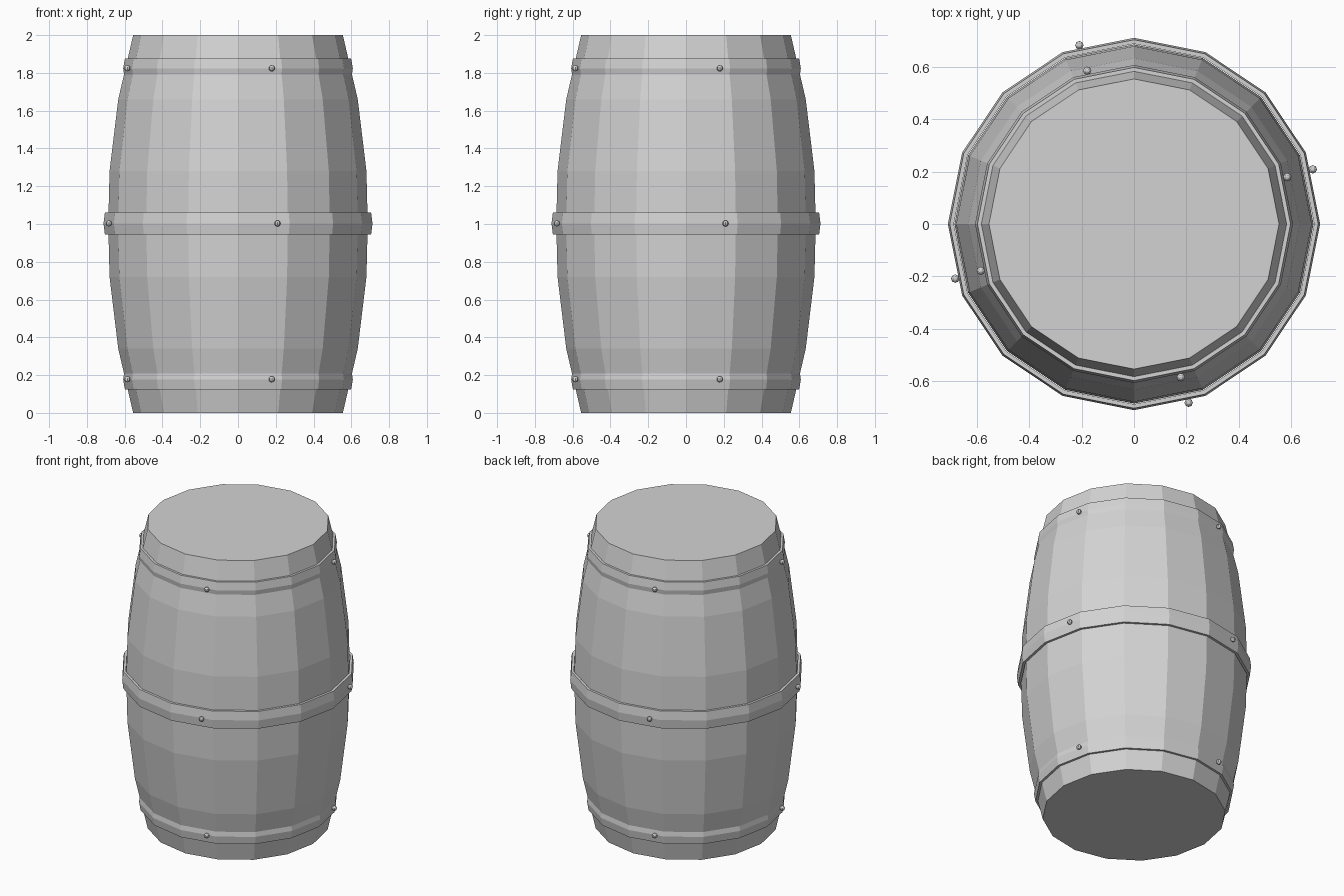
import bpy, bmesh, math

if "Cube" in bpy.data.objects:
    bpy.data.objects.remove(bpy.data.objects["Cube"])

SIDES = 16

grey = bpy.data.materials.new("plain grey")
grey.diffuse_color = (0.65, 0.65, 0.65, 1)
grey.use_nodes = True
grey.node_tree.nodes["Principled BSDF"].inputs["Base Color"].default_value = grey.diffuse_color


def finish(name, bm):
    bmesh.ops.recalc_face_normals(bm, faces=bm.faces)
    mesh = bpy.data.meshes.new(name)
    bm.to_mesh(mesh)
    bm.free()
    mesh.materials.append(grey)
    obj = bpy.data.objects.new(name, mesh)
    bpy.context.collection.objects.link(obj)
    return obj


def lathe(name, profile, closed):
    """Turn (radius, z) points around z; cap the ends, or close into a ring."""
    bm = bmesh.new()
    rings = []
    for r, z in profile:
        rings.append([bm.verts.new((r * math.cos(2 * math.pi * i / SIDES),
                                    r * math.sin(2 * math.pi * i / SIDES), z))
                      for i in range(SIDES)])
    pairs = list(zip(rings, rings[1:]))
    if closed:
        pairs.append((rings[-1], rings[0]))
    else:
        bm.faces.new(rings[0])
        bm.faces.new(rings[-1])
    for a, b in pairs:
        for i in range(SIDES):
            j = (i + 1) % SIDES
            bm.faces.new((a[i], a[j], b[j], b[i]))
    return finish(name, bm)


def rivets(name, radius, z):
    """Four small studs around a hoop."""
    for k in range(4):
        a = math.radians(-73 + 90 * k)
        bm = bmesh.new()
        bmesh.ops.create_uvsphere(bm, u_segments=8, v_segments=6, radius=0.016)
        obj = finish(f"{name}_{k + 1}", bm)
        obj.location = (radius * math.cos(a), radius * math.sin(a), z)


# Bulging barrel body
lathe("barrel_body", [(0.555, 0), (0.634, 0.34), (0.68, 0.72), (0.687, 1.0),
                      (0.68, 1.28), (0.634, 1.66), (0.555, 2)], False)

# Middle hoop
lathe("middle_hoop", [(0.705, 0.945), (0.712, 1.003), (0.705, 1.06),
                      (0.689, 1.06), (0.689, 0.945)], True)
rivets("middle_rivet", 0.715, 1.003)

# Upper and lower hoops, mirrored about mid height
for name, flip in (("lower", False), ("upper", True)):
    profile = [(0.599, 0.125), (0.608, 0.177), (0.599, 0.235),
               (0.583, 0.235), (0.583, 0.125)]
    if flip:
        profile = [(r, 2 - z) for r, z in profile]
    lathe(name + "_hoop", profile, True)
    rivets(name + "_rivet", 0.613, 1.824 if flip else 0.178)
